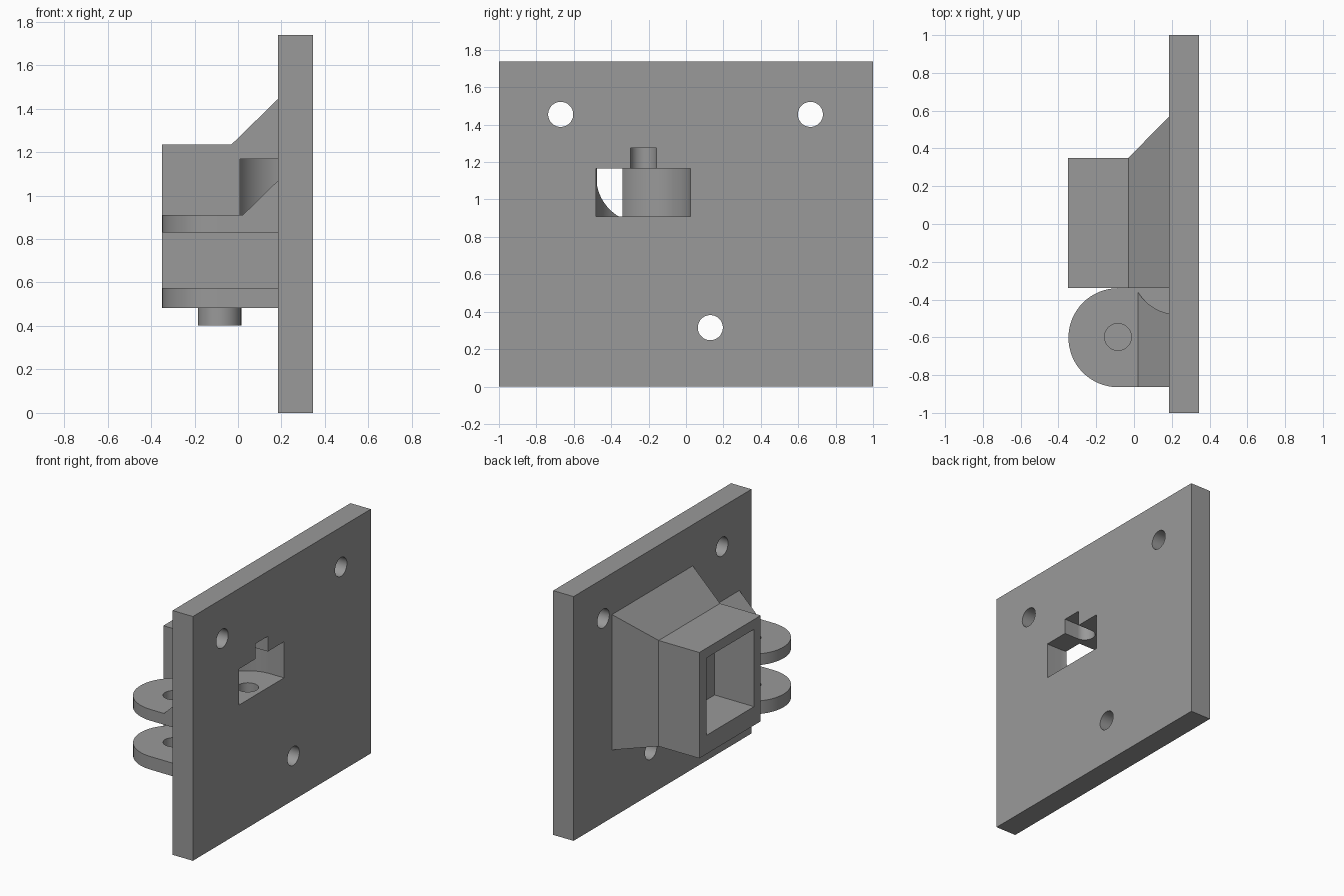
import bpy, bmesh, math
from mathutils import Vector

if "Cube" in bpy.data.objects:
    bpy.data.objects.remove(bpy.data.objects["Cube"])

grey = bpy.data.materials.new("plain_grey")
grey.diffuse_color = (0.32, 0.32, 0.32, 1)
grey.use_nodes = True
grey.node_tree.nodes["Principled BSDF"].inputs["Base Color"].default_value = grey.diffuse_color


def make(name, bm):
    bmesh.ops.recalc_face_normals(bm, faces=bm.faces)
    mesh = bpy.data.meshes.new(name)
    bm.to_mesh(mesh)
    bm.free()
    mesh.materials.append(grey)
    ob = bpy.data.objects.new(name, mesh)
    bpy.context.collection.objects.link(ob)
    return ob


def prism(name, outline, vec):
    """Extrude a closed outline of 3D points along vec."""
    bm = bmesh.new()
    face = bm.faces.new([bm.verts.new(p) for p in outline])
    ext = bmesh.ops.extrude_face_region(bm, geom=[face])["geom"]
    bmesh.ops.translate(bm, vec=Vector(vec),
                        verts=[g for g in ext if isinstance(g, bmesh.types.BMVert)])
    return make(name, bm)


def box(name, x0, x1, y0, y1, z0, z1):
    return prism(name, [(x0, y0, z0), (x1, y0, z0), (x1, y1, z0), (x0, y1, z0)],
                 (0, 0, z1 - z0))


def cyl_z(name, x, y, r, z0, z1, n=48):
    ring = [(x + r * math.cos(2 * math.pi * i / n), y + r * math.sin(2 * math.pi * i / n), z0)
            for i in range(n)]
    return prism(name, ring, (0, 0, z1 - z0))


def u_shape(name, x, y, r, x_end, z0, z1, extra=0.0, n=32):
    """Slab with a round end towards -x and straight sides running to x_end."""
    pts = [(x + r * math.cos(a), y + r * math.sin(a), z0)
           for a in (math.pi / 2 + math.pi * i / n for i in range(n + 1))]
    pts.append((x_end, y - r, z0))
    pts.append((x_end, y + r + extra, z0))
    if extra:
        pts.append((x, y + r + extra, z0))
    return prism(name, pts, (0, 0, z1 - z0))


# Mounting plate
plate = box("mounting_plate", 0.185, 0.345, -1, 1, 0, 1.738)

# Square hub and its flared base
hub = box("hub", -0.35, 0.2, -0.34, 0.35, 0.482, 1.235)
bm = bmesh.new()
rings = []
for x, y1, z1 in [(-0.03, 0.35, 1.235), (0.185, 0.568, 1.445), (0.25, 0.568, 1.445)]:
    rings.append([bm.verts.new((x, y, z)) for y, z in
                  [(-0.34, 0.482), (y1, 0.482), (y1, z1), (-0.34, z1)]])
for a, b in zip(rings, rings[1:]):
    for i in range(4):
        j = (i + 1) % 4
        bm.faces.new((a[i], a[j], b[j], b[i]))
bm.faces.new(rings[0])
bm.faces.new(rings[-1])
flare = make("hub_flare", bm)

# Hinge lugs, lower boss and gusset
PX, PY = -0.085, -0.602
lower_lug = u_shape("lower_lug", PX, PY, 0.262, 0.22, 0.482, 0.575, 0.04)
upper_lug = u_shape("upper_lug", PX, PY, 0.262, 0.22, 0.83, 0.91, 0.04)
boss = cyl_z("pin_boss", PX, PY + 0.004, 0.1, 0.402, 0.52)
gusset = prism("lug_gusset", [(0.022, -0.864, 0.91), (0.022, -0.864, 0.87), (0.22, -0.864, 0.87),
                              (0.22, -0.864, 1.104)], (0, 0.55, 0))

# Cutters: screw holes, hub socket, pin hole, hinge pocket with pin slot
cutters = []
for y, z in [(-0.67, 1.455), (0.665, 1.455), (0.13, 0.315)]:
    n = 48
    ring = [(0.1, y + 0.067 * math.cos(2 * math.pi * i / n), z + 0.067 * math.sin(2 * math.pi * i / n))
            for i in range(n)]
    cutters.append(prism("screw_hole", ring, (0.4, 0, 0)))
cutters.append(box("hub_socket", -0.5, -0.04, -0.265, 0.27, 0.615, 1.165))
cutters.append(cyl_z("lug_pin_hole", PX, PY + 0.004, 0.071, 0.43, 1.0))
QX, QY = 0.236, -0.2275
cutters.append(u_shape("hinge_pocket", QX, QY, 0.2525, 0.5, 0.91, 1.167))
cutters.append(u_shape("pin_slot", QX, QY, 0.07, 0.5, 1.1, 1.275))
cutters.append(cyl_z("pocket_pin_hole", QX, QY, 0.07, 0.8, 1.0))


def combine(target, other, op):
    mod = target.modifiers.new("bool", "BOOLEAN")
    mod.operation, mod.solver, mod.object = op, "EXACT", other
    bpy.context.view_layer.objects.active = target
    bpy.ops.object.modifier_apply(modifier=mod.name)
    bpy.data.objects.remove(other, do_unlink=True)


# Fuse into one solid bracket, then cut the openings
for part in (hub, flare, lower_lug, upper_lug, boss, gusset):
    combine(plate, part, "UNION")
for cutter in cutters:
    combine(plate, cutter, "DIFFERENCE")
plate.name = "hinge_bracket"

bpy.ops.object.select_all(action="DESELECT")
plate.select_set(True)
bpy.context.view_layer.objects.active = plate
bpy.ops.object.shade_smooth_by_angle(angle=math.radians(30))
